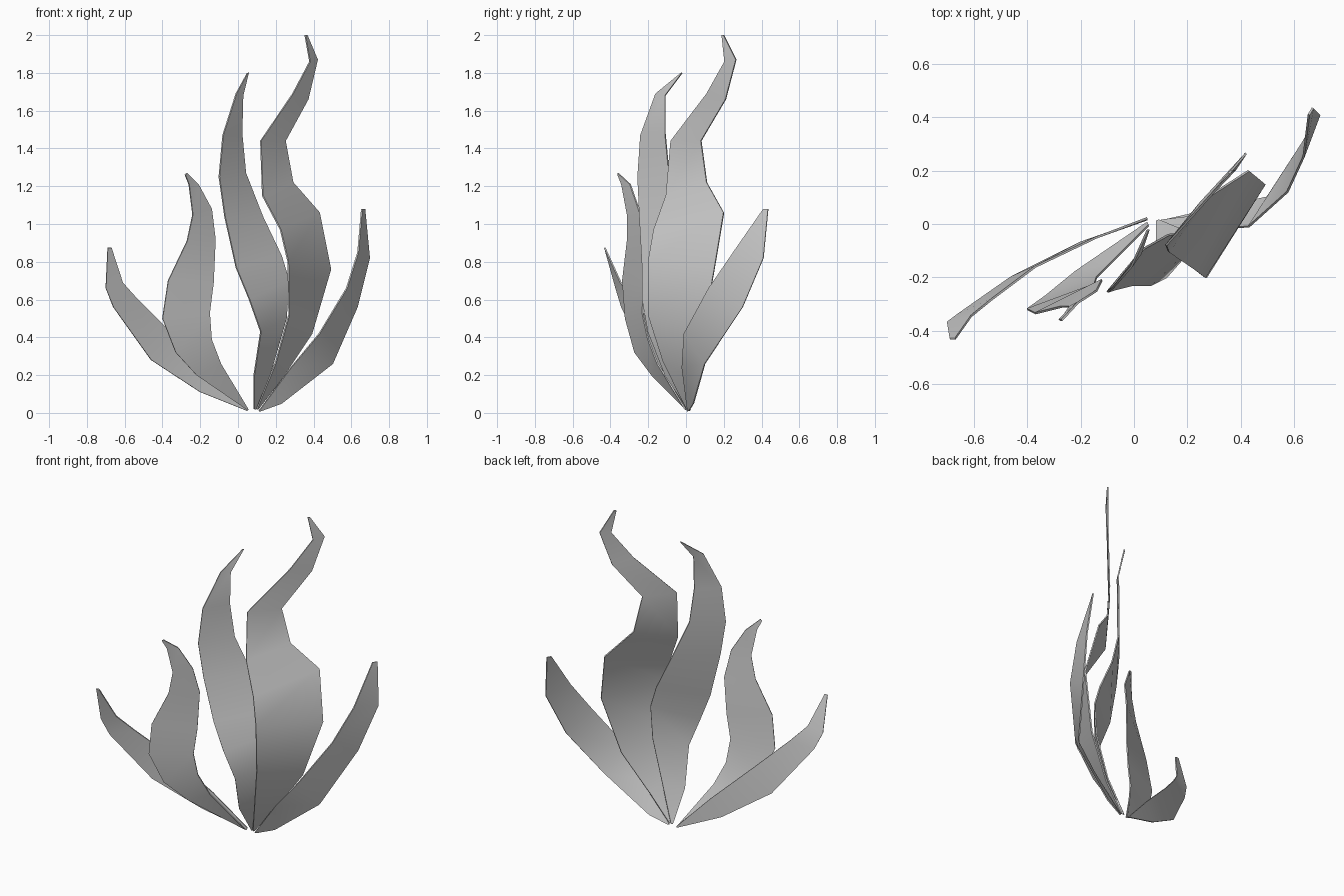
import bpy


def blade(name, left, right, thick=0.008):
    """Thin twisting blade: two edge paths joined by rungs, root first, tip last."""
    n = len(left)
    verts = left + right
    faces = [(i, n + i, n + i + 1, i + 1) for i in range(n - 1)]
    mesh = bpy.data.meshes.new(name)
    mesh.from_pydata(verts, [], faces)
    obj = bpy.data.objects.new(name, mesh)
    bpy.context.collection.objects.link(obj)
    solid = obj.modifiers.new("thickness", 'SOLIDIFY')
    solid.thickness = thick
    solid.offset = 0
    bpy.ops.object.select_all(action='DESELECT')
    obj.select_set(True)
    bpy.context.view_layer.objects.active = obj
    bpy.ops.object.modifier_apply(modifier=solid.name)
    bpy.ops.object.shade_smooth_by_angle(angle=0.7)


# Low blade leaning far left
blade("outer_left_blade",
      [(.05, .018, .01), (-.20, -.07, .11), (-.46, -.20, .28),
       (-.66, -.34, .56), (-.70, -.37, .66), (-.69, -.43, .875)],
      [(.05, .022, .02), (-.14, -.05, .22), (-.37, -.16, .44),
       (-.53, -.28, .60), (-.61, -.345, .69), (-.67, -.43, .875)])

# Short wavy blade left of centre
blade("inner_left_blade",
      [(.05, .005, .015), (-.22, -.18, .20), (-.33, -.27, .32), (-.40, -.32, .50),
       (-.37, -.335, .70), (-.27, -.31, .91), (-.24, -.31, 1.05),
       (-.26, -.34, 1.21), (-.28, -.36, 1.26)],
      [(.055, -.005, .02), (-.09, -.15, .26), (-.14, -.20, .39), (-.15, -.23, .53),
       (-.13, -.22, .69), (-.12, -.21, .92), (-.14, -.25, 1.08),
       (-.21, -.295, 1.21), (-.27, -.36, 1.27)])

# Tall centre blade
blade("centre_blade",
      [(.085, .01, .02), (.085, -.11, .20), (.12, -.20, .43), (.06, -.23, .60),
       (-.01, -.23, .77), (-.07, -.245, 1.04), (-.10, -.255, 1.25),
       (-.08, -.24, 1.47), (-.01, -.16, 1.69), (.05, -.025, 1.80)],
      [(.095, .015, .02), (.18, -.02, .24), (.255, -.03, .50), (.27, -.03, .70),
       (.23, -.03, .83), (.13, -.04, 1.04), (.04, -.09, 1.27),
       (.02, -.11, 1.48), (.025, -.11, 1.68), (.055, -.02, 1.80)])

# Tallest blade, right of centre
blade("tall_right_blade",
      [(.10, .005, .02), (.20, -.12, .27), (.27, -.20, .52), (.265, -.20, .80),
       (.225, -.17, .97), (.13, -.105, 1.15), (.12, -.08, 1.44),
       (.29, .11, 1.69), (.38, .205, 1.86), (.355, .19, 2.0)],
      [(.105, .015, .02), (.23, .03, .18), (.39, .09, .42), (.49, .15, .76),
       (.43, .20, 1.06), (.29, .11, 1.22), (.25, .08, 1.44),
       (.37, .21, 1.66), (.42, .265, 1.87), (.365, .20, 2.0)])

# Low blade leaning far right
blade("outer_right_blade",
      [(.11, .01, .01), (.28, -.02, .24), (.43, -.01, .42),
       (.575, .12, .66), (.635, .25, .85), (.655, .41, 1.08)],
      [(.12, .015, .01), (.23, .04, .05), (.50, .10, .26),
       (.63, .30, .56), (.695, .41, .82), (.67, .435, 1.08)])
